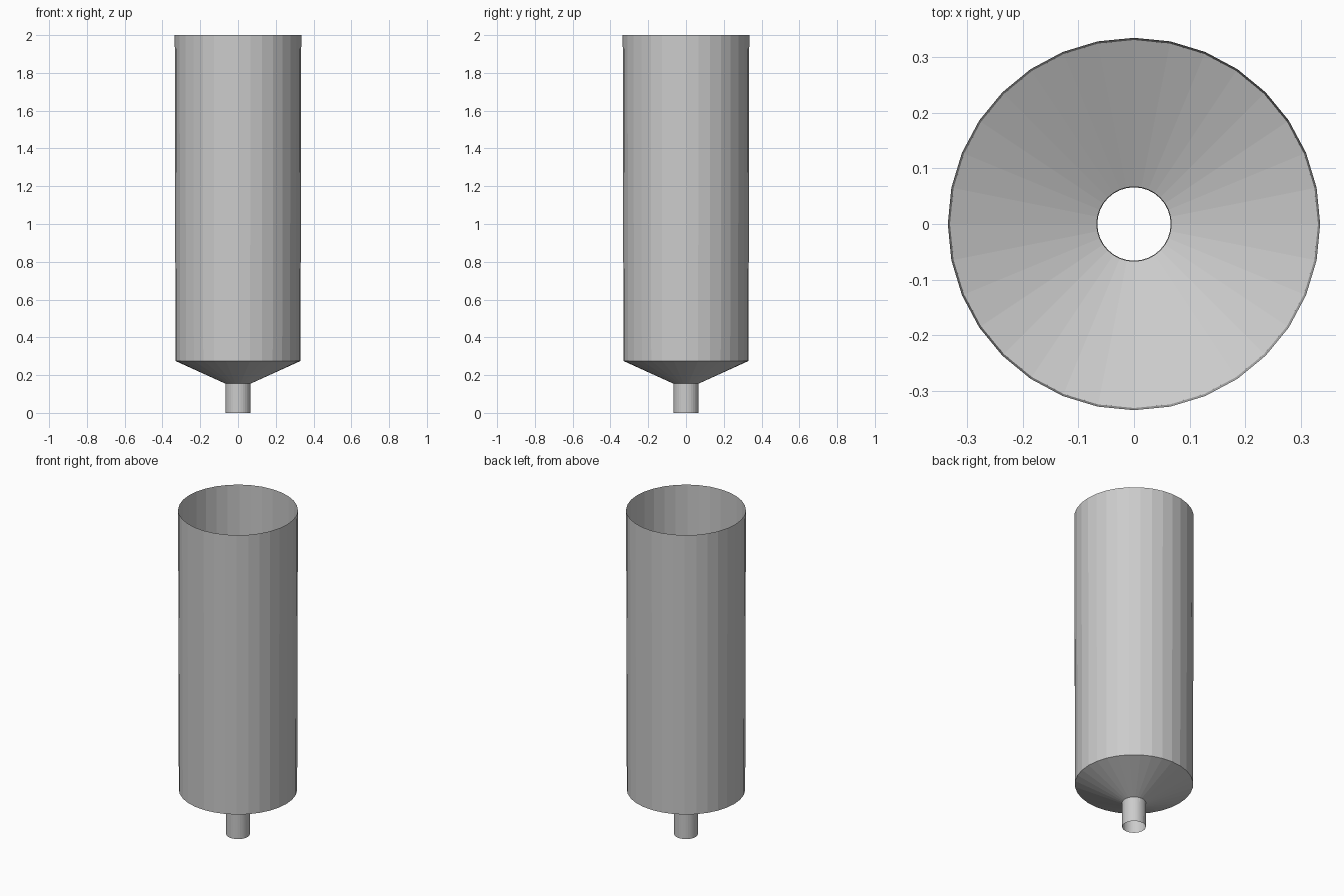
import bpy, bmesh
from math import cos, sin, pi

if "Cube" in bpy.data.objects:
    bpy.data.objects.remove(bpy.data.objects["Cube"])

SIDES = 32

# Profile (radius, height): open spout, sloped hopper floor, slightly flared barrel
profile = [(0.066, 0.0), (0.067, 0.155), (0.331, 0.275), (0.335, 2.0)]


def lathe(name, points):
    bm = bmesh.new()
    rings = [[bm.verts.new((r * cos(2 * pi * i / SIDES), r * sin(2 * pi * i / SIDES), z))
              for i in range(SIDES)] for r, z in points]
    for low, high in zip(rings, rings[1:]):
        for i in range(SIDES):
            j = (i + 1) % SIDES
            bm.faces.new((low[i], low[j], high[j], high[i]))
    mesh = bpy.data.meshes.new(name)
    bm.to_mesh(mesh)
    bm.free()
    obj = bpy.data.objects.new(name, mesh)
    bpy.context.collection.objects.link(obj)
    return obj


# Thin single-walled funnel, open at both ends, flat facets
lathe("funnel_shell", profile)
